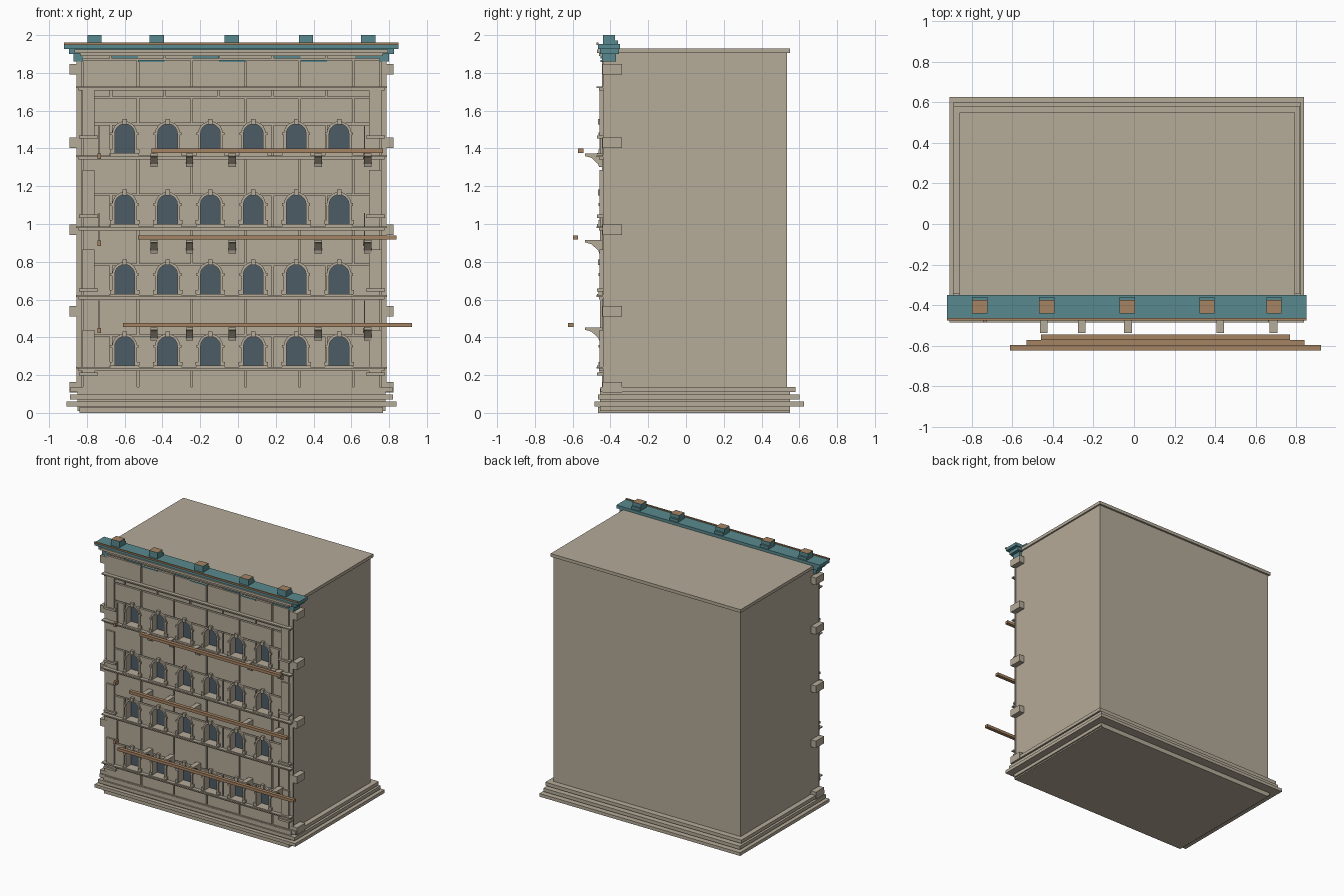
import bpy
import bmesh
import math

old = bpy.data.objects.get("Cube")
if old:
    bpy.data.objects.remove(old, do_unlink=True)


def make_material(name, red, green, blue):
    material = bpy.data.materials.new(name)
    material.use_nodes = True
    colour = (red, green, blue, 1)
    material.diffuse_color = colour
    material.node_tree.nodes["Principled BSDF"].inputs["Base Color"].default_value = colour
    return material


stone = make_material("warm stone", .46, .405, .318)
teal = make_material("teal paint", .098, .254, .275)
brown = make_material("brown timber", .376, .227, .122)
glass = make_material("dark glass", .076, .107, .133)


def finish(bm, name, *materials):
    bmesh.ops.recalc_face_normals(bm, faces=bm.faces)
    mesh = bpy.data.meshes.new(name)
    bm.to_mesh(mesh)
    bm.free()
    for material in materials:
        mesh.materials.append(material)
    obj = bpy.data.objects.new(name, mesh)
    bpy.context.collection.objects.link(obj)
    return obj


def add_box(bm, x, y, z):
    """Add a box from three (low, high) ranges."""
    corners = [[[bm.verts.new((a, b, c)) for c in z] for b in y] for a in x]
    for i in range(2):
        bm.faces.new([corners[i][j][k] for j, k in ((0, 0), (0, 1), (1, 1), (1, 0))])
        bm.faces.new([corners[j][i][k] for j, k in ((0, 0), (0, 1), (1, 1), (1, 0))])
        bm.faces.new([corners[j][k][i] for j, k in ((0, 0), (0, 1), (1, 1), (1, 0))])


def boxes(name, material, ranges):
    bm = bmesh.new()
    for x, y, z in ranges:
        add_box(bm, x, y, z)
    return finish(bm, name, material)


def around(centre, width):
    return (centre - width / 2, centre + width / 2)


def add_prism(bm, points, front, back):
    """Extrude an x-z outline along y."""
    face = bm.faces.new([bm.verts.new((x, front, z)) for x, z in points])
    result = bmesh.ops.extrude_face_region(bm, geom=[face])
    moved = [v for v in result["geom"] if isinstance(v, bmesh.types.BMVert)]
    bmesh.ops.translate(bm, verts=moved, vec=(0, back - front, 0))


def arch(cx, bottom, half, spring, segments=10):
    points = [(cx + half, bottom)]
    for i in range(segments + 1):
        angle = math.pi * i / segments
        points.append((cx + half * math.cos(angle), spring + half * math.sin(angle)))
    return points + [(cx - half, bottom)]


LEFT, RIGHT, WALL = -.85, .78, -.43
MID = (LEFT + RIGHT) / 2
FACE = WALL - .016
columns = [-.6 + .227 * i for i in range(6)]
floors = [.25, .63, 1.0, 1.375]
windows = [(x, z) for z in floors for x in columns]

# Main block and roof
body = boxes("building_body", stone, [((LEFT, RIGHT), (WALL, .535), (.02, 1.91))])
boxes("roof_slab", stone, [((LEFT - .01, RIGHT + .012), (WALL - .01, .55), (1.905, 1.93))])

# Stepped plinth
steps = [(0, .032, .803, .55, -.465), (.035, .06, .873, .625, -.485),
         (.07, .097, .855, .6, -.467), (.11, .137, .853, .58, -.452)]
plinth = [(around(MID, 2 * half), (front, back), (low, high))
          for low, high, half, back, front in steps]
plinth.append((around(MID, 1.63), (-.455, .55), (.01, .13)))
boxes("stepped_plinth", stone, plinth)

# Staggered facing stones separated by grooves
courses = [.13, .235, .41, .61, .785, .97, 1.155, 1.35, 1.53, 1.67, 1.72, 1.87, 1.905]
GAP, PITCH = .005, .285
stones = []
for row, (low, high) in enumerate(zip(courses, courses[1:])):
    seams = [-.53 - row % 2 * PITCH / 2 + PITCH * i for i in range(6)]
    edges = [-.825] + [s for s in seams if -.8 < s < .72] + [.755]
    for a, b in zip(edges, edges[1:]):
        stones.append(((a + GAP, b - GAP), (FACE, WALL + .004), (low + GAP, high - GAP)))
facing = boxes("facing_stones", stone, stones)

# Arched window openings cut into the wall
bm = bmesh.new()
for x, z in windows:
    add_prism(bm, arch(x, z, .053, z + .103), -.52, -.39)
cutter = finish(bm, "window_cutter")
cutter.hide_render = True
for target in (body, facing):
    cut = target.modifiers.new("openings", "BOOLEAN")
    cut.operation = "DIFFERENCE"
    cut.solver = "EXACT"
    cut.object = cutter
    bpy.context.view_layer.objects.active = target
    bpy.ops.object.modifier_apply(modifier=cut.name)
bpy.data.objects.remove(cutter, do_unlink=True)

# Window glass
bm = bmesh.new()
for x, z in windows:
    add_prism(bm, arch(x, z, .053, z + .103), -.396, -.389)
finish(bm, "window_glass", glass)

# Arched surrounds
bm = bmesh.new()
for x, z in windows:
    loops = [[bm.verts.new((px, y, pz)) for px, pz in arch(x, z, half, z + .103)]
             for half, y in ((.052, WALL), (.052, -.458), (.066, -.458), (.066, WALL))]
    for a, b in zip(loops, loops[1:] + loops[:1]):
        for i in range(len(a) - 1):
            bm.faces.new((a[i], a[i + 1], b[i + 1], b[i]))
    for end in (0, -1):
        bm.faces.new([loop[end] for loop in loops])
finish(bm, "window_surrounds", stone)

# Keystones, imposts and sills
trim = []
for x, z in windows:
    trim.append((around(x, .024), (-.466, WALL), (z + .152, z + .182)))
    trim.append((around(x, .15), (-.47, WALL), (z - .014, z)))
    for side in (-1, 1):
        trim.append((around(x + side * .067, .022), (-.462, WALL), (z, z + .02)))
        trim.append((around(x + side * .064, .02), (-.462, WALL), (z + .095, z + .11)))
boxes("window_trim", stone, trim)

# String courses between the floors
bands = []
for z in (.235, .615, .98, 1.355, 1.72):
    bands.append((around(MID, 1.645), (-.474, WALL), (z - .001, z + .008)))
    bands.append((around(MID, 1.62), (-.46, WALL), (z - .014, z)))
boxes("string_courses", stone, bands)

# Corner pilasters with wider feet
pilasters = []
for low, high in ((.21, .44), (.655, .865), (1.045, 1.285), (1.465, 1.71)):
    for x in (-.792, .727):
        pilasters.append((around(x, .065), (-.458, WALL), (low, high)))
        pilasters.append((around(x, .1), (-.47, WALL), (low - .012, low + .004)))
for x in (-.84, .772):
    pilasters.append((around(x, .03), (-.44, WALL), (.13, 1.905)))
boxes("corner_pilasters", stone, pilasters)

# Projecting corner blocks
boxes("corner_blocks", stone,
      [(around(x, .06), (-.442, -.34), around(z, .056))
       for x in (-.862, .793) for z in (.135, .537, .97, 1.43, 1.82)])

# Cornice
boxes("cornice", teal, [
    (around(MID, 1.77), (-.466, -.35), (1.927, 1.952)),
    (around(MID, 1.72), (-.455, -.355), (1.9, 1.93)),
])
ends = [(around(MID + side * .81, .05), (-.445, -.37), (1.86, 1.905)) for side in (-1, 1)]
boxes("cornice_end_brackets", teal, ends)
boxes("cornice_edge", brown, [(around(MID, 1.77), (-.475, -.464), (1.948, 1.96))])
boxes("cornice_moulding", stone, [
    (around(MID, 1.66), (-.47, WALL), (1.905, 1.924)),
    (around(MID, 1.6), (-.46, WALL), (1.89, 1.905))])
panels = []
for i in range(4):
    x = -.6 + i * .43
    panels.append((around(x, .14), (FACE - .006, FACE), (1.876, 1.889)))
    if i < 3:
        panels.append((around(x + .14, .14), (FACE - .006, FACE), (1.858, 1.867)))
boxes("cornice_panels", teal, panels)

# Parapet blocks with timber tops
bm = bmesh.new()
for x in (-.76, -.43, -.033, .36, .69):
    add_box(bm, around(x, .075), (-.44, -.375), (1.95, 2))
    add_box(bm, around(x, .075), (-.44, -.36), (1.95, 1.972))
bmesh.ops.recalc_face_normals(bm, faces=bm.faces)
for face in bm.faces:
    face.material_index = 1 if face.normal.z > .5 and face.calc_center_median().z > 1.99 else 0
finish(bm, "parapet_blocks", teal, brown)

# Balcony rails, each lower one longer and further out
rails = [(.466, 1.53, -.61), (.928, 1.37, -.585), (1.388, 1.225, -.557)]
boxes("balcony_rails", brown,
      [(around(.155, length), around(y, .028), around(z, .022)) for z, length, y in rails])

# Sloping brackets below the rails
bm = bmesh.new()
profile = [(WALL, 0), (-.536, 0), (-.536, -.012), (-.5, -.022), (-.465, -.055),
           (-.46, -.07), (WALL, -.07)]
for top in (.452, .915, 1.372):
    for x in (-.445, -.257, -.03, .425, .687):
        face = bm.faces.new([bm.verts.new((x - .019, y, top + z)) for y, z in profile])
        made = bmesh.ops.extrude_face_region(bm, geom=[face])["geom"]
        bmesh.ops.translate(bm, vec=(.038, 0, 0),
                            verts=[v for v in made if isinstance(v, bmesh.types.BMVert)])
finish(bm, "rail_brackets", stone)

# Small wall hooks with rods
hooks, rods = [], []
for z, _, _ in rails:
    for x in (-.735, .67):
        hooks.append((around(x, .018), (-.486, WALL), around(z - .03, .028)))
        rods.append((around(x, .006), (-.456, WALL), (z - .02, z + .13)))
boxes("wall_hooks", brown, hooks)
boxes("hook_rods", stone, rods)
